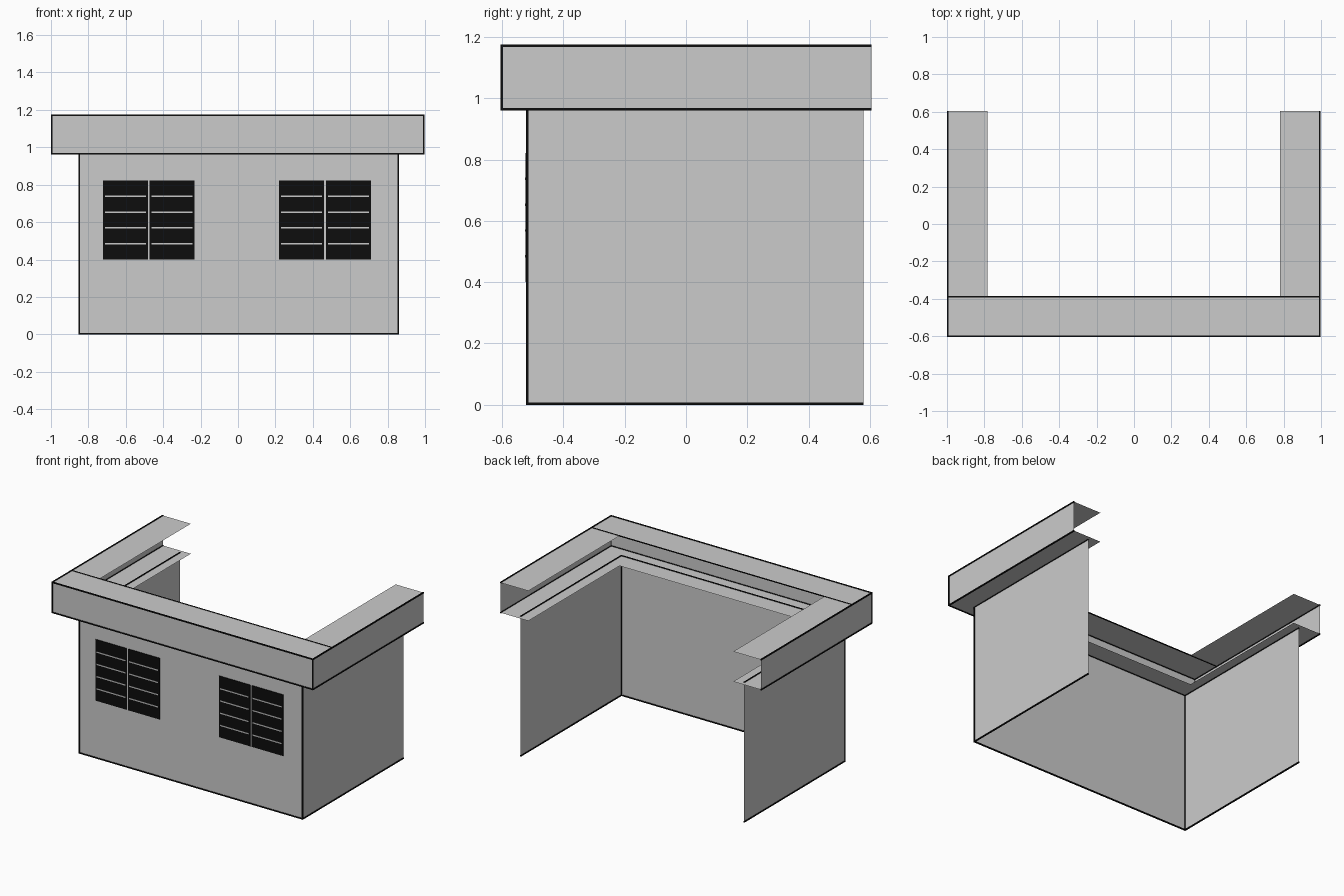
import bpy, bmesh

if "Cube" in bpy.data.objects:
    bpy.data.objects.remove(bpy.data.objects["Cube"])


def material(name, value):
    m = bpy.data.materials.new(name)
    m.diffuse_color = (value, value, value, 1)
    m.use_nodes = True
    m.node_tree.nodes["Principled BSDF"].inputs["Base Color"].default_value = m.diffuse_color
    return m


GREY = material("light grey", 0.6)
BLACK = material("black", 0.004)


def finish(name, bm, mat):
    mesh = bpy.data.meshes.new(name)
    bm.to_mesh(mesh)
    bm.free()
    mesh.materials.append(mat)
    ob = bpy.data.objects.new(name, mesh)
    bpy.context.collection.objects.link(ob)


def add_box(bm, lo, hi):
    ret = bmesh.ops.create_cube(bm, size=1)
    for v in ret["verts"]:
        v.co = [(a + b) / 2 + c * (b - a) for a, b, c in zip(lo, hi, v.co)]


def u_sheet(name, x0, x1, y0, y1, profile):
    """Sweep an open profile of (inset, z) round a U that is open at the back."""
    bm = bmesh.new()
    rings = []
    for d, z in profile:
        pts = [(x0 + d, y1), (x0 + d, y0 + d), (x1 - d, y0 + d), (x1 - d, y1)]
        rings.append([bm.verts.new((x, y, z)) for x, y in pts])
    for a, b in zip(rings, rings[1:]):
        for i in range(3):
            bm.faces.new((a[i], a[i + 1], b[i + 1], b[i]))
    finish(name, bm, GREY)


def u_trim(bm, x0, x1, y0, y1, z, r):
    """Thin square bars along a U."""
    add_box(bm, (x0 - r, y0 - r, z - r), (x1 + r, y0 + r, z + r))
    for x in (x0, x1):
        add_box(bm, (x - r, y0 - r, z - r), (x + r, y1, z + r))


WALL = (-0.848, 0.856, -0.518, 0.58)
ROOF = (-0.996, 0.992, -0.601, 0.605)
Z0, Z1, FLANGE, R = 0.965, 1.172, 0.212, 0.004

# Walls and channel-shaped roof edge, both thin sheets
u_sheet("walls", *WALL, [(0, 0), (0, Z0)])
u_sheet("roof_edge", *ROOF, [(FLANGE, Z0), (0, Z0), (0, Z1), (FLANGE, Z1)])

# Black outline trim
bm = bmesh.new()
u_trim(bm, *WALL, R, R)
u_trim(bm, *WALL, Z0, R)
u_trim(bm, *ROOF, Z0, R)
u_trim(bm, *ROOF, Z1, R)
for (x0, x1, y0, _), lo, hi in ((WALL, 0, Z0), (ROOF, Z0, Z1)):
    for x in (x0, x1):
        add_box(bm, (x - R, y0 - R, lo), (x + R, y0 + R, hi))
# joint of the front roof strip with the side strips
yj = ROOF[2] + FLANGE
add_box(bm, (ROOF[0], yj - 0.003, Z1 - 0.003), (ROOF[1], yj + 0.003, Z1 + 0.003))
finish("edge_trim", bm, BLACK)

# Louvred windows: two black panels each, with thin grey gaps between slats
panels, gaps = bmesh.new(), bmesh.new()
yw = WALL[2]
for left in (-0.722, 0.22):
    for x in (left, left + 0.25):
        add_box(panels, (x, yw - 0.006, 0.40), (x + 0.24, yw - 0.001, 0.822))
        for i in range(1, 5):
            z = 0.40 + i * 0.0844
            add_box(gaps, (x + 0.01, yw - 0.008, z - 0.004),
                    (x + 0.23, yw - 0.005, z + 0.004))
finish("window_panels", panels, BLACK)
finish("window_slat_gaps", gaps, GREY)
